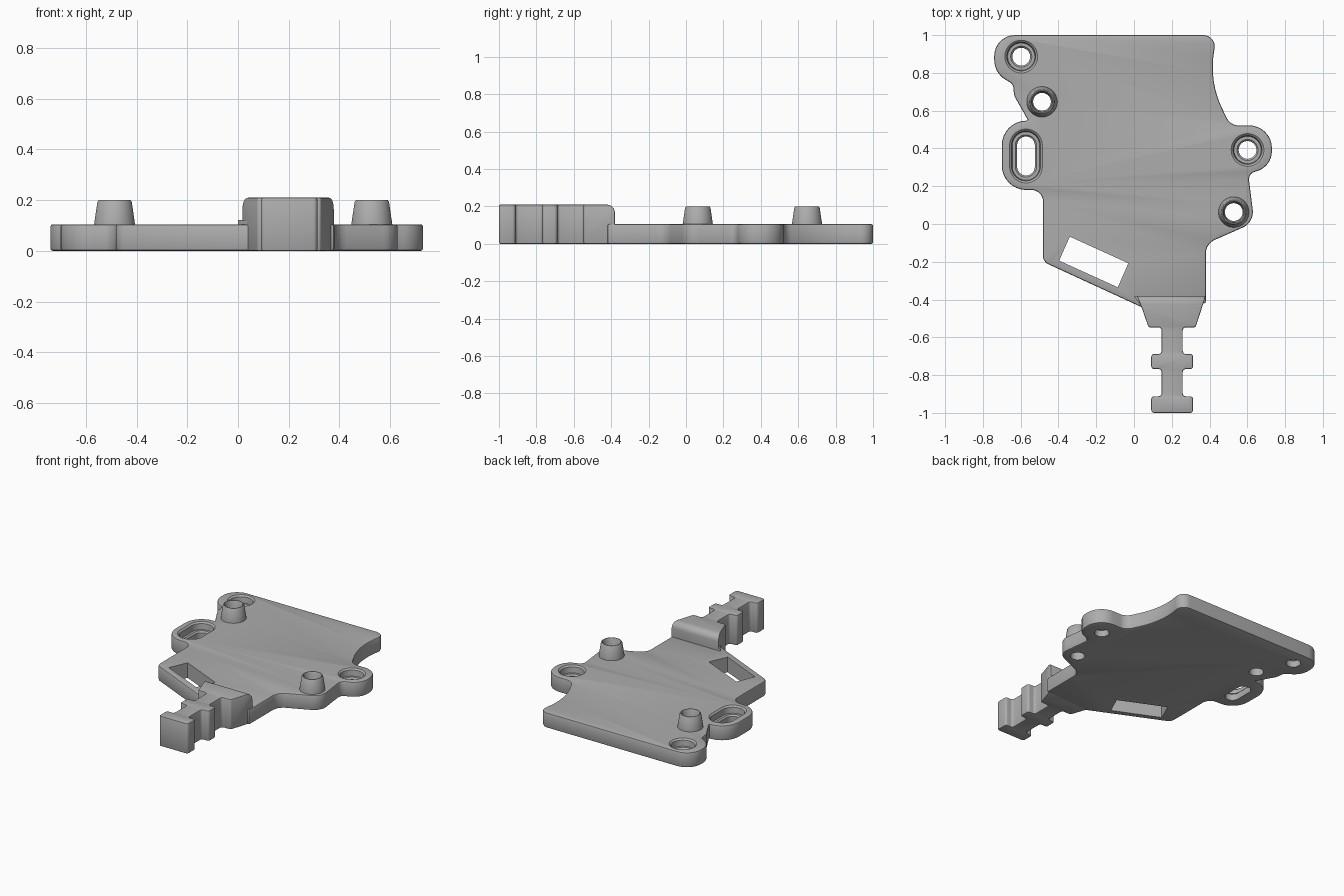
import bpy, bmesh, math
from mathutils import Vector

cube = bpy.data.objects.get("Cube")
if cube:
    bpy.data.objects.remove(cube, do_unlink=True)

grey = bpy.data.materials.new("mid grey")
grey.use_nodes = True
colour = (0.42, 0.42, 0.42, 1)
grey.diffuse_color = colour
for node in grey.node_tree.nodes:
    if node.type == 'BSDF_PRINCIPLED':
        node.inputs["Base Color"].default_value = colour

THICK = 0.105


def make_object(name, bm):
    bmesh.ops.recalc_face_normals(bm, faces=bm.faces)
    mesh = bpy.data.meshes.new(name)
    bm.to_mesh(mesh)
    bm.free()
    mesh.materials.append(grey)
    obj = bpy.data.objects.new(name, mesh)
    bpy.context.collection.objects.link(obj)
    return obj


def rounded(corners, steps=8):
    """Turn (x, y, radius) corners into an outline with true arcs."""
    out = []
    for i, (x, y, r) in enumerate(corners):
        p = Vector((x, y))
        if r == 0:
            out.append(p)
            continue
        a = (Vector(corners[i - 1][:2]) - p).normalized()
        b = (Vector(corners[(i + 1) % len(corners)][:2]) - p).normalized()
        half = math.acos(max(-1, min(1, a.dot(b)))) / 2
        centre = p + (a + b).normalized() * r / math.sin(half)
        u = p + a * r / math.tan(half) - centre
        v = p + b * r / math.tan(half) - centre
        turn = math.pi - 2 * half
        for k in range(steps + 1):
            f = k / steps
            out.append(centre + (u * math.sin((1 - f) * turn) + v * math.sin(f * turn)) / math.sin(turn))
    return out


def prism(outline, z0, z1):
    bm = bmesh.new()
    base = bm.faces.new([bm.verts.new((p.x, p.y, z0)) for p in outline])
    top = bmesh.ops.extrude_face_region(bm, geom=[base], use_keep_orig=True)["geom"]
    bmesh.ops.translate(bm, vec=(0, 0, z1 - z0), verts=[g for g in top if isinstance(g, bmesh.types.BMVert)])
    return bm


def stack(name, x, y, rings, straight=0, closed=False, n=40):
    """Loft round or slot-shaped rings given as (radius, z)."""
    bm = bmesh.new()
    loops = []
    for r, z in rings:
        loop = []
        for i in range(n):
            a = (i + 0.5) * math.tau / n
            dy = math.copysign(straight, math.sin(a))
            loop.append(bm.verts.new((x + r * math.cos(a), y + r * math.sin(a) + dy, z)))
        loops.append(loop)
    pairs = list(zip(loops, loops[1:]))
    if closed:
        pairs.append((loops[-1], loops[0]))
    else:
        bm.faces.new(loops[0])
        bm.faces.new(loops[-1])
    for lo, hi in pairs:
        for i in range(n):
            j = (i + 1) % n
            bm.faces.new((lo[i], lo[j], hi[j], hi[i]))
    return make_object(name, bm)


def apply_all(obj):
    bpy.context.view_layer.objects.active = obj
    for mod in list(obj.modifiers):
        bpy.ops.object.modifier_apply(modifier=mod.name)


def soften(obj, width):
    mod = obj.modifiers.new("rim", 'BEVEL')
    mod.width = width
    mod.segments = 2
    mod.limit_method = 'ANGLE'
    mod.angle_limit = math.radians(50)
    mod.use_clamp_overlap = False


def smooth(obj):
    bpy.ops.object.select_all(action='DESELECT')
    obj.select_set(True)
    bpy.context.view_layer.objects.active = obj
    bpy.ops.object.shade_smooth_by_angle(angle=math.radians(30))


# Plate outline, clockwise from the back left lobe
plate_corners = [
    (-0.74, 1.0, 0.11), (0.44, 1.0, 0.06), (0.395, 0.76, 0.5), (0.51, 0.522, 0.07),
    (0.73, 0.522, 0.12), (0.73, 0.305, 0.11), (0.605, 0.265, 0.04), (0.637, 0.008, 0.09),
    (0.38, -0.105, 0.08), (0.38, -0.42, 0), (0.04, -0.44, 0), (-0.482, -0.2, 0.05),
    (-0.482, 0.18, 0.06), (-0.70, 0.18, 0.13), (-0.70, 0.547, 0.13), (-0.56, 0.547, 0),
    (-0.635, 0.68, 0.08), (-0.64, 0.74, 0.04), (-0.74, 0.80, 0.12)]
plate = make_object("plate", prism(rounded(plate_corners), 0, THICK))
soften(plate, 0.009)

# Cutters: recessed holes, recessed slot, post bores and the slanted window
recess = [(0.047, -0.03), (0.047, 0.045), (0.056, 0.055), (0.072, 0.055),
          (0.076, 0.095), (0.09, 0.108), (0.09, 0.15)]
bore = [(0.047, -0.03), (0.047, 0.15)]
posts = {"back_right_post": (-0.487, 0.647), "front_left_post": (0.528, 0.063)}
cutters = [stack("hole_cutter", -0.597, 0.886, recess),
           stack("hole_cutter", 0.601, 0.392, recess),
           stack("slot_cutter", -0.572, 0.36, recess, straight=0.056)]
cutters += [stack("bore_cutter", x, y, bore) for x, y in posts.values()]
window = [(-0.34, -0.067, 0), (-0.03, -0.208, 0), (-0.086, -0.335, 0), (-0.396, -0.194, 0)]
cutters.append(make_object("window_cutter", prism(rounded(window), -0.05, 0.2)))
for cutter in cutters:
    cutter.hide_render = True
    mod = plate.modifiers.new("cut", 'BOOLEAN')
    mod.operation = 'DIFFERENCE'
    mod.solver = 'EXACT'
    mod.object = cutter
apply_all(plate)
for cutter in cutters:
    bpy.data.objects.remove(cutter, do_unlink=True)
smooth(plate)

# Tapered hollow posts
post_rings = [(0.047, 0.09), (0.081, 0.09), (0.081, THICK), (0.068, 0.193),
              (0.063, 0.2), (0.058, 0.2), (0.053, 0.19)]
for name, (x, y) in posts.items():
    smooth(stack(name, x, y, post_rings, closed=True))

# Notched arm: tapered root, narrow neck and two cross bars
MID, NECK, BAR = 0.202, 0.056, 0.111
R = 0.016
right_side = [(0.38, -0.38, 0), (0.326, -0.547, 0.012), (MID + NECK, -0.547, R)]
for back, front in ((-0.688, -0.768), (-0.912, -1.0)):
    right_side += [(MID + NECK, back, R), (MID + BAR, back, R), (MID + BAR, front, R)]
    if front > -1:
        right_side.append((MID + NECK, front, R))
left_side = [(2 * MID - x, y, r) for x, y, r in reversed(right_side[2:])]
left_side += [(0.077, -0.547, 0.012), (0.045, -0.455, 0), (0.015, -0.38, 0)]
bm = prism(rounded(right_side + left_side, 4), 0, 0.21)
back_edge = [e for e in bm.edges if all(v.co.z > 0.2 and v.co.y > -0.39 for v in e.verts)]
bmesh.ops.bevel(bm, geom=back_edge, offset=0.045, segments=6, profile=0.5, affect='EDGES')
arm = make_object("arm", bm)
soften(arm, 0.007)
apply_all(arm)
smooth(arm)

# Small web joining the arm to the plate
web = make_object("arm_web", prism(rounded([(0.0, -0.38, 0), (0.04, -0.38, 0), (0.055, -0.46, 0)]), 0.005, 0.122))
smooth(web)
